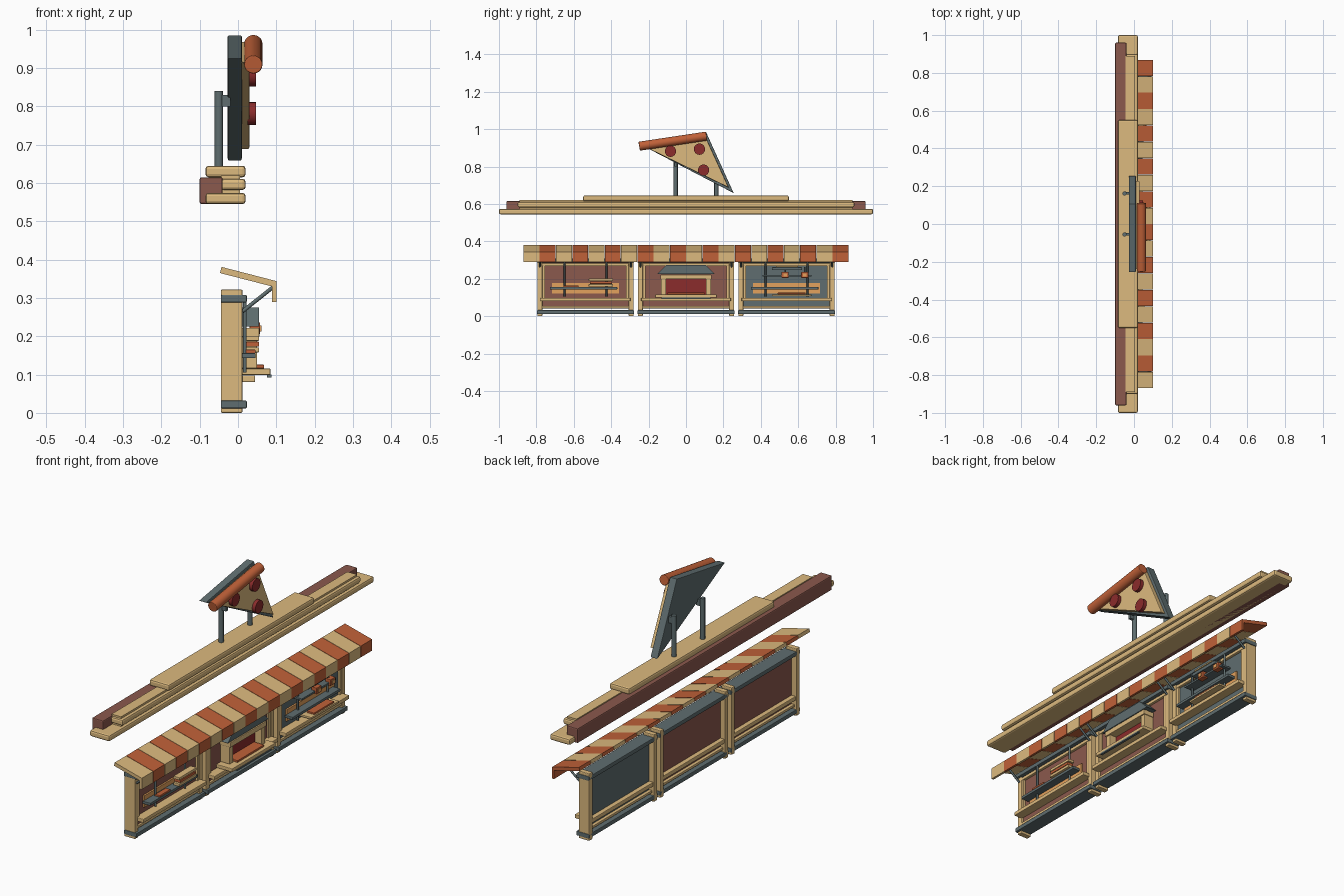
import bpy, bmesh, math
from mathutils import Vector

if "Cube" in bpy.data.objects:
    bpy.data.objects.remove(bpy.data.objects["Cube"])


def mat(name, c):
    m = bpy.data.materials.new(name)
    m.diffuse_color = (*c, 1)
    m.use_nodes = True
    m.node_tree.nodes["Principled BSDF"].inputs["Base Color"].default_value = m.diffuse_color
    return m


CREAM = mat("cream", (0.72, 0.49, 0.21))
ORANGE = mat("terracotta", (0.53, 0.12, 0.04))
MAROON = mat("maroon", (0.26, 0.10, 0.075))
SLATE = mat("slate", (0.115, 0.155, 0.16))
RED = mat("red", (0.26, 0.025, 0.025))
AMBER = mat("amber", (0.77, 0.36, 0.11))


def finish(name, bm, m, bevel=0):
    bmesh.ops.recalc_face_normals(bm, faces=bm.faces)
    me = bpy.data.meshes.new(name)
    bm.to_mesh(me)
    bm.free()
    ob = bpy.data.objects.new(name, me)
    bpy.context.collection.objects.link(ob)
    me.materials.append(m)
    if bevel:
        b = ob.modifiers.new("bevel", "BEVEL")
        b.width, b.segments = bevel, 2
    return ob


def box(name, x, y, z, m, bevel=0.003):
    """Box from (min, max) ranges on each axis."""
    bm = bmesh.new()
    bmesh.ops.create_cube(bm, size=1)
    for v in bm.verts:
        v.co = [r[0] + (c + 0.5) * (r[1] - r[0]) for c, r in zip(v.co, (x, y, z))]
    return finish(name, bm, m, bevel)


def prism(name, pts, axis, lo, hi, m, bevel=0.0):
    """Profile in the xz plane (axis y) or yz plane (axis x), extruded lo..hi."""
    bm = bmesh.new()
    vs = [bm.verts.new((a, lo, b) if axis == "y" else (lo, a, b)) for a, b in pts]
    f = bm.faces.new(vs)
    r = bmesh.ops.extrude_face_region(bm, geom=[f])
    d = Vector((0, hi - lo, 0) if axis == "y" else (hi - lo, 0, 0))
    bmesh.ops.translate(bm, vec=d, verts=[e for e in r["geom"] if isinstance(e, bmesh.types.BMVert)])
    return finish(name, bm, m, bevel)


def rod(name, a, b, r, m, sides=16, bevel=0.0):
    """Cylinder between two points."""
    a, b = Vector(a), Vector(b)
    bm = bmesh.new()
    bmesh.ops.create_cone(bm, cap_ends=True, segments=sides, radius1=r, radius2=r, depth=(b - a).length)
    bm.transform((b - a).to_track_quat("Z", "Y").to_matrix().to_4x4())
    bmesh.ops.translate(bm, vec=(a + b) / 2, verts=bm.verts)
    for f in bm.faces:
        f.smooth = len(f.verts) == 4
    for e in bm.edges:
        e.smooth = all(f.smooth for f in e.link_faces)
    return finish(name, bm, m, bevel)


# Upper cornice
box("cornice_beam", (-0.10, -0.04), (-0.96, 0.96), (0.545, 0.615), MAROON, 0.005)
box("cornice_bottom_board", (-0.085, 0.02), (-1, 1), (0.545, 0.574), CREAM, 0.008)
box("cornice_middle_board", (-0.045, 0.02), (-0.9, 0.9), (0.582, 0.611), CREAM, 0.008)
box("cornice_core", (-0.045, 0.005), (-0.89, 0.89), (0.57, 0.62), CREAM, 0)
box("cornice_top_board", (-0.085, 0.02), (-0.55, 0.55), (0.615, 0.645), CREAM, 0.008)

# Rooftop slice sign
for y in (-0.055, 0.162):
    rod("sign_post", (-0.05, y, 0.63), (-0.05, y, 0.84), 0.011, SLATE)
    box("sign_post_mount", (-0.05, -0.02), (y - 0.007, y + 0.007), (0.80, 0.83), SLATE, 0)
prism("sign_back_plate", [(-0.257, 0.925), (0.107, 0.985), (0.255, 0.658)], "x", -0.027, 0.01, SLATE, 0.003)
prism("pizza_slice", [(-0.24, 0.915), (0.10, 0.968), (0.228, 0.688)], "x", 0.008, 0.03, CREAM, 0.003)
rod("slice_crust", (0.04, -0.25, 0.909), (0.04, 0.11, 0.963), 0.024, ORANGE, 20, 0.003)
for y, z in ((-0.083, 0.882), (0.072, 0.893), (0.094, 0.781)):
    rod("pepperoni", (0.025, y, z), (0.047, y, z), 0.03, RED, 24)

# Striped awning
N, HALF = 20, 0.87
W = 2 * HALF / N
profile = [(-0.047, 0.365), (-0.043, 0.381), (0.1, 0.344), (0.1, 0.29), (0.089, 0.29), (0.089, 0.33)]
for i in range(N):
    y = -HALF + i * W
    prism("awning_stripe", profile, "y", y + 0.001, y + W - 0.001, ORANGE if i % 2 else CREAM)

# Three stall bays: frame, panel, rails and counter
for c, panel in ((-0.5375, MAROON), (0, MAROON), (0.5375, SLATE)):
    for s in (-1, 1):
        y = c + s * 0.244
        box("bay_post", (-0.045, 0.012), (y - 0.013, y + 0.013), (0, 0.322), CREAM, 0.004)
        rod("awning_brace", (0.012, y, 0.265), (0.09, y, 0.327), 0.005, SLATE, 8)
    for z in (0.012, 0.288):
        box("bay_rail", (-0.045, 0.023), (c - 0.26, c + 0.26), (z, z + 0.02), SLATE)
    box("bay_panel", (-0.02, 0.0), (c - 0.232, c + 0.232), (0.05, 0.29), panel, 0)
    box("panel_top_trim", (-0.005, 0.012), (c - 0.232, c + 0.232), (0.268, 0.284), CREAM)
    for s in (-1, 1):
        y = c + s * 0.224
        box("panel_side_trim", (-0.005, 0.01), (y - 0.007, y + 0.007), (0.09, 0.27), CREAM, 0.002)
    box("back_rail", (-0.042, -0.018), (c - 0.232, c + 0.232), (0.075, 0.095), CREAM)
    box("counter_support", (0.0, 0.045), (c - 0.24, c + 0.24), (0.08, 0.098), CREAM)
    box("lower_rail", (-0.035, 0.01), (c - 0.232, c + 0.232), (0.042, 0.054), CREAM, 0.002)

# Display shelves in the two outer bays
for c in (-0.5375, 0.5375):
    box("display_board", (-0.002, 0.008), (c - 0.18, c + 0.18), (0.122, 0.178), AMBER, 0)
    box("display_shelf", (0.005, 0.046), (c - 0.19, c + 0.17), (0.143, 0.156), SLATE, 0.002)
    for s in (-1, 1):
        y = c + s * 0.112
        rod("shelf_upright", (0.018, y, 0.105), (0.018, y, 0.292), 0.005, SLATE, 10)

# Box stack and flat pie in the left bay
for i, m in enumerate((CREAM, ORANGE, CREAM)):
    o = 0.006 * (i % 2)
    box("takeaway_box", (0.022, 0.055), (-0.52 + o, -0.39 - o), (0.158 + i * 0.015, 0.171 + i * 0.015), m, 0.002)
box("flat_pie", (0.02, 0.046), (-0.655, -0.575), (0.156, 0.165), ORANGE, 0.002)

# Oven in the middle bay
box("oven_hearth", (0.0, 0.085), (-0.165, 0.165), (0.099, 0.116), CREAM)
box("hearth_lip", (0.076, 0.087), (-0.13, 0.13), (0.093, 0.1), SLATE, 0)
box("oven_mouth", (0.0, 0.016), (-0.11, 0.11), (0.116, 0.205), RED, 0)
for s in (-1, 1):
    y = s * 0.12
    box("oven_side", (0.0, 0.05), (y - 0.014, y + 0.014), (0.116, 0.21), CREAM)
box("oven_lintel", (0.0, 0.056), (-0.137, 0.137), (0.198, 0.222), CREAM)
box("oven_ember_ledge", (0.01, 0.068), (-0.1, 0.1), (0.116, 0.126), ORANGE, 0.002)
prism("oven_hood", [(-0.155, 0.225), (-0.105, 0.275), (0.105, 0.275), (0.155, 0.225)], "x", 0.0, 0.055, SLATE, 0.002)

# Upper rack, hanging cups and menu strip in the right bay
box("cup_rack", (0.0, 0.05), (0.41, 0.67), (0.212, 0.221), SLATE, 0.001)
box("lamp_box", (0.0, 0.05), (0.46, 0.62), (0.246, 0.262), SLATE, 0.002)
box("lamp_trim", (0.0, 0.052), (0.48, 0.6), (0.263, 0.27), CREAM, 0.001)
for y in (0.53, 0.635):
    box("cup", (0.03, 0.058), (y - 0.019, y + 0.019), (0.205, 0.236), ORANGE, 0.003)
    box("cup_label", (0.05, 0.061), (y - 0.009, y + 0.009), (0.213, 0.228), AMBER, 0)
    rod("cup_hanger", (0.035, y, 0.23), (0.035, y, 0.262), 0.004, SLATE, 8)
box("serving_tray", (0.02, 0.06), (0.49, 0.64), (0.117, 0.126), ORANGE, 0.002)
box("tray_ledge", (0.0, 0.065), (0.46, 0.67), (0.107, 0.117), CREAM, 0.002)
